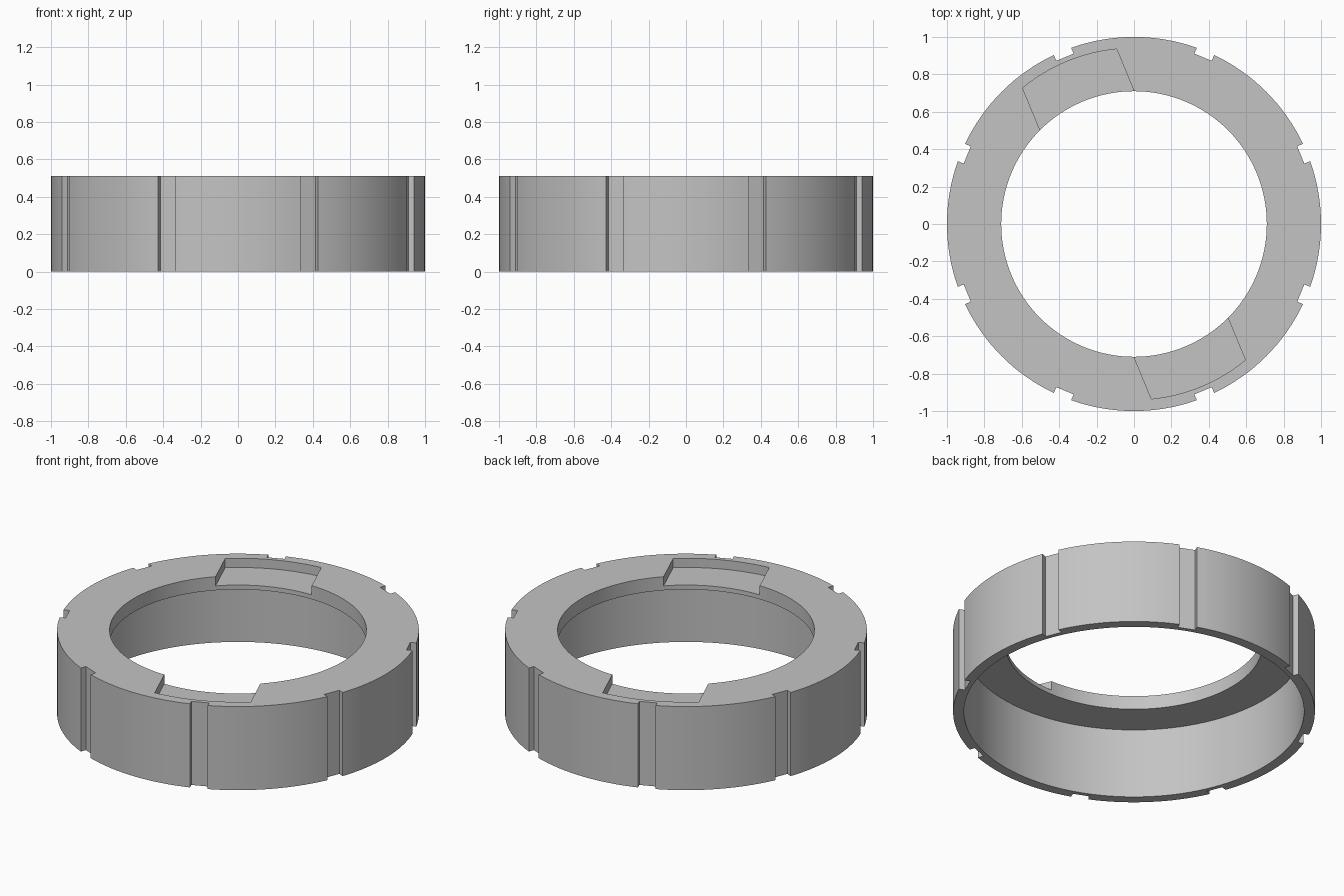
import bpy, bmesh, math
from mathutils import Matrix, Vector

if "Cube" in bpy.data.objects:
    bpy.data.objects.remove(bpy.data.objects["Cube"], do_unlink=True)

HEIGHT = 0.51
OUTER, CAVITY, HOLE = 1.0, 0.94, 0.71
FLANGE_UNDERSIDE, POCKET_FLOOR = 0.427, 0.454
NOTCH_HALF, NOTCH_FLOOR = 0.05, 0.965
POCKET_HALF = 0.272


def arc(radius, start, end, steps):
    """Points along an arc, both ends included."""
    angles = [start + (end - start) * i / steps for i in range(steps + 1)]
    return [Vector((radius * math.cos(a), radius * math.sin(a))) for a in angles]


def turned(points, angle):
    rot = Matrix.Rotation(angle, 2)
    return [rot @ p for p in points]


def prism(name, outline, bottom, top):
    """Upright solid with the given outline."""
    bm = bmesh.new()
    face = bm.faces.new([bm.verts.new((p.x, p.y, bottom)) for p in outline])
    extruded = bmesh.ops.extrude_face_region(bm, geom=[face])["geom"]
    verts = [v for v in extruded if isinstance(v, bmesh.types.BMVert)]
    bmesh.ops.translate(bm, verts=verts, vec=(0, 0, top - bottom))
    bmesh.ops.recalc_face_normals(bm, faces=bm.faces)
    mesh = bpy.data.meshes.new(name)
    bm.to_mesh(mesh)
    bm.free()
    obj = bpy.data.objects.new(name, mesh)
    bpy.context.collection.objects.link(obj)
    return obj


def cut(target, cutter):
    """Subtract the cutter and remove it."""
    cutter.hide_render = True
    mod = target.modifiers.new("cut", "BOOLEAN")
    mod.operation, mod.solver, mod.object = "DIFFERENCE", "EXACT", cutter
    bpy.ops.object.select_all(action="DESELECT")
    bpy.context.view_layer.objects.active = target
    target.select_set(True)
    bpy.ops.object.modifier_apply(modifier=mod.name)
    bpy.data.objects.remove(cutter, do_unlink=True)


def full_circle(radius):
    return arc(radius, 0, math.tau, 128)[:-1]


# Outer wall with eight flat-bottomed spanner notches
edge = math.pi / 8 - math.asin(NOTCH_HALF / OUTER)
notch = [Vector((NOTCH_FLOOR, s * NOTCH_HALF)) for s in (-1, 1)]
tooth = arc(OUTER, -edge, edge, 16) + turned(notch, math.pi / 8)
outline = [p for k in range(8) for p in turned(tooth, k * math.pi / 4)]
ring = prism("notched_ring", outline, 0, HEIGHT)

# Wide cavity below the flange, and the bore through it
cut(ring, prism("cavity_cutter", full_circle(CAVITY), -0.1, FLANGE_UNDERSIDE))
cut(ring, prism("bore_cutter", full_circle(HOLE), -0.1, HEIGHT + 0.1))

# Two opposite shallow pockets in the top face
half_angle = math.asin(POCKET_HALF / CAVITY)
pocket = [Vector((0.5, -POCKET_HALF))] + arc(CAVITY, -half_angle, half_angle, 16)
pocket.append(Vector((0.5, POCKET_HALF)))
for degrees in (112.5, -67.5):
    shape = turned(pocket, math.radians(degrees))
    cut(ring, prism("pocket_cutter", shape, POCKET_FLOOR, HEIGHT + 0.1))

# Plain grey finish
grey = bpy.data.materials.new("plain_grey")
grey.use_nodes = True
color = (0.55, 0.55, 0.55, 1)
grey.diffuse_color = color
grey.node_tree.nodes["Principled BSDF"].inputs["Base Color"].default_value = color
ring.data.materials.clear()
ring.data.materials.append(grey)

bpy.ops.object.select_all(action="DESELECT")
bpy.context.view_layer.objects.active = ring
ring.select_set(True)
bpy.ops.object.shade_smooth_by_angle(angle=math.radians(25))
